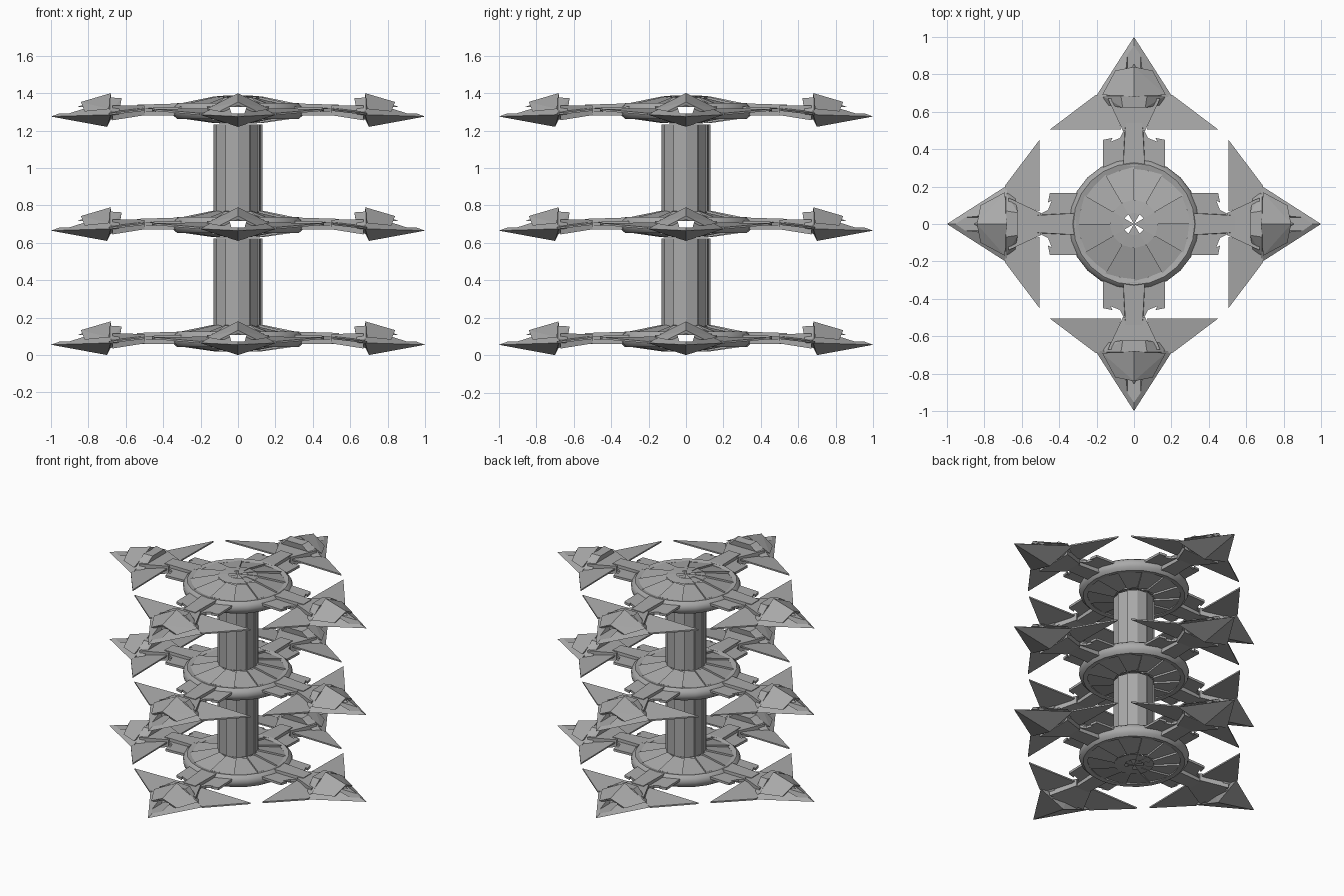
import bpy, bmesh
from math import cos, sin, pi, radians
from mathutils import Matrix

cube = bpy.data.objects.get("Cube")
if cube:
    bpy.data.objects.remove(cube, do_unlink=True)

GREY = (0.4, 0.4, 0.4, 1)
metal = bpy.data.materials.new("plain_grey")
metal.use_nodes = True
metal.diffuse_color = GREY
metal.node_tree.nodes["Principled BSDF"].inputs["Base Color"].default_value = GREY

TIERS = [0, 0.61, 1.22]
SECTORS = 12
STEP = 2 * pi / SECTORS


def finish(name, bm):
    mesh = bpy.data.meshes.new(name)
    bm.to_mesh(mesh)
    bm.free()
    mesh.materials.append(metal)
    ob = bpy.data.objects.new(name, mesh)
    bpy.context.collection.objects.link(ob)
    return ob


def hull(name, pts):
    """Convex solid, mirrored across x."""
    bm = bmesh.new()
    for x, y, z in pts:
        for s in ((1, -1) if x else (1,)):
            bm.verts.new((s * x, y, z))
    bmesh.ops.convex_hull(bm, input=bm.verts)
    bmesh.ops.delete(bm, geom=[v for v in bm.verts if not v.link_faces], context='VERTS')
    bmesh.ops.recalc_face_normals(bm, faces=bm.faces)
    return finish(name, bm)


def plates(name, pts, thick):
    """Mirrored pair of thin polygon plates."""
    bm = bmesh.new()
    for s in (1, -1):
        low = [bm.verts.new((s * x, y, z - thick / 2)) for x, y, z in pts]
        top = [bm.verts.new((s * x, y, z + thick / 2)) for x, y, z in pts]
        bm.faces.new(low)
        bm.faces.new(top)
        for i in range(len(pts)):
            j = (i + 1) % len(pts)
            bm.faces.new((low[i], low[j], top[j], top[i]))
    bmesh.ops.recalc_face_normals(bm, faces=bm.faces)
    return finish(name, bm)


def blades(name, inner, outer, dr, dz, skip=()):
    """Ring of stepped panels; each trailing edge is sunk by dr, dz."""
    bm = bmesh.new()

    def vert(p, a, sunk):
        r, z = p[0] - dr * sunk, p[1] - dz * sunk
        return bm.verts.new((r * cos(a), r * sin(a), z))

    for i in range(SECTORS):
        if i in skip:
            continue
        a, b = i * STEP, (i + 1) * STEP
        q = [vert(inner, a, 0), vert(outer, a, 0), vert(outer, b, 1), vert(inner, b, 1)]
        bm.faces.new(q)
        if not skip:
            bm.faces.new((q[3], q[2], vert(outer, b, 0), vert(inner, b, 0)))
    bmesh.ops.remove_doubles(bm, verts=bm.verts, dist=0.0005)
    return finish(name, bm)


def bake(ob, cutters):
    """Cut the sight holes and apply."""
    for c in cutters:
        m = ob.modifiers.new("window", 'BOOLEAN')
        m.object = c
        m.operation = 'DIFFERENCE'
        m.solver = 'EXACT'
    bpy.context.view_layer.update()
    mesh = bpy.data.meshes.new_from_object(ob.evaluated_get(bpy.context.evaluated_depsgraph_get()))
    ob.modifiers.clear()
    ob.data = mesh


# Cutters for the window running through each pair of opposite arms
cut_y = hull("window_cutter", [(0.035, s * 1.2, 0.072) for s in (1, -1)]
             + [(0.046, s * 1.2, 0.107) for s in (1, -1)])
cut_x = cut_y.copy()
bpy.context.collection.objects.link(cut_x)
cut_x.rotation_euler.z = pi / 2
for c in (cut_x, cut_y):
    c.hide_render = True

# Rounded rim
bm = bmesh.new()
profile = [(0.295, 0.12), (0.325, 0.127), (0.345, 0.11), (0.352, 0.085),
           (0.345, 0.06), (0.325, 0.042), (0.295, 0.045)]
SIDES = 24
rings = [[bm.verts.new((r * cos(2 * pi * i / SIDES), r * sin(2 * pi * i / SIDES), z))
          for r, z in profile] for i in range(SIDES)]
for i in range(SIDES):
    for j in range(len(profile)):
        k = (j + 1) % len(profile)
        n = (i + 1) % SIDES
        bm.faces.new((rings[i][j], rings[n][j], rings[n][k], rings[i][k]))
bmesh.ops.recalc_face_normals(bm, faces=bm.faces)
rim = finish("disc_rim", bm)
bake(rim, [cut_x, cut_y])
bpy.ops.object.select_all(action='DESELECT')
rim.select_set(True)
bpy.context.view_layer.objects.active = rim
bpy.ops.object.shade_smooth_by_angle(angle=radians(35))

# Stepped fans, hub and slotted centre of the disc
gaps = (1, 4, 7, 10)
disc_parts = [
    rim,
    blades("disc_top_fan", (0.13, 0.162), (0.305, 0.126), 0, 0.012),
    blades("disc_under_fan", (0.13, 0.02), (0.305, 0.045), 0, -0.012),
    blades("hub_top", (0.06, 0.168), (0.13, 0.162), 0, 0.003),
    blades("hub_under", (0.06, 0.018), (0.13, 0.02), 0, -0.003),
    blades("hub_top_slots", (0, 0.168), (0.06, 0.168), 0, 0, gaps),
    blades("hub_under_slots", (0, 0.018), (0.06, 0.018), 0, 0, gaps),
]

# Arm and arrowhead, built once along +y
arm = hull("arm", [(0.058, 0.31, 0.06), (0.058, 0.31, 0.125),
                   (0.05, 0.54, 0.06), (0.045, 0.54, 0.118)])
neck = hull("arrow_neck", [(0.06, 0.5, 0.062), (0.06, 0.5, 0.113),
                           (0.14, 0.67, 0.035), (0.14, 0.67, 0.115)])
collar = hull("arrow_collar", [(0.17, 0.685, 0.08), (0.14, 0.635, 0.08), (0.07, 0.685, 0.157),
                               (0.06, 0.622, 0.153), (0.1, 0.64, 0.045), (0.1, 0.7, 0.035)])
body = hull("arrow_body", [(0, 1, 0.055), (0, 0.68, 0.172), (0.205, 0.68, 0.065),
                           (0, 0.7, 0), (0, 0.67, 0.06)])
cap = hull("arrow_cap", [(0, 0.84, 0.133), (0.1, 0.82, 0.082), (0.17, 0.69, 0.095),
                         (0, 0.68, 0.18), (0, 0.69, 0.12)])
spoke = [arm, neck, collar, body, cap]
for ob in spoke:
    bake(ob, [cut_y])
spoke.append(plates("arrow_wing", [(0.205, 0.69, 0.068), (0.45, 0.505, 0.09),
                                   (0.07, 0.505, 0.095), (0.1, 0.68, 0.08)], 0.01))
spoke.append(plates("arm_side_plate", [(0.05, 0.29, 0.1), (0.165, 0.29, 0.1), (0.165, 0.45, 0.095),
                                       (0.115, 0.46, 0.093), (0.125, 0.44, 0.093),
                                       (0.075, 0.46, 0.09), (0.045, 0.52, 0.09)], 0.016))

for c in (cut_x, cut_y):
    bpy.data.objects.remove(c, do_unlink=True)


def place(ob, z, turn):
    dup = ob.copy()
    bpy.context.collection.objects.link(dup)
    dup.matrix_world = Matrix.Translation((0, 0, z)) @ Matrix.Rotation(turn, 4, 'Z')


# Repeat the parts around and up the tower
for z in TIERS:
    for ob in disc_parts:
        if z:
            place(ob, z, 0)
    for q in range(4):
        for ob in spoke:
            if z or q:
                place(ob, z, q * pi / 2)

# Panelled columns between the discs
for name, z in zip(("lower_column", "upper_column"), TIERS):
    blades(name, (0.132, z + 0.155), (0.132, z + 0.622), 0.008, 0)
